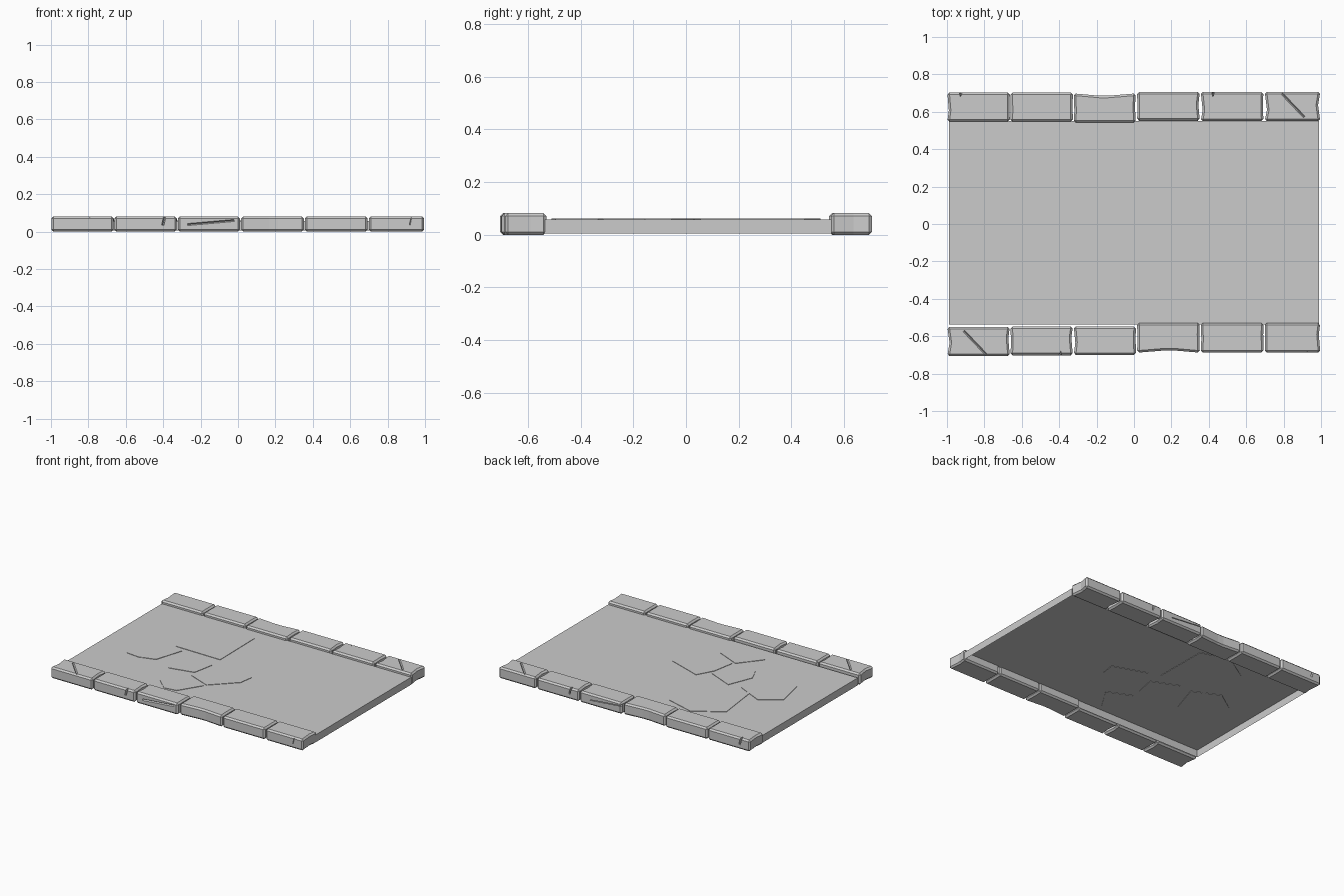
import bpy, bmesh
from math import pi
from mathutils import Vector, Matrix

if "Cube" in bpy.data.objects:
    bpy.data.objects.remove(bpy.data.objects["Cube"])


def mesh_object(name, bm, recalc=True):
    if recalc:
        bmesh.ops.recalc_face_normals(bm, faces=bm.faces[:])
    me = bpy.data.meshes.new(name)
    bm.to_mesh(me)
    bm.free()
    ob = bpy.data.objects.new(name, me)
    bpy.context.collection.objects.link(ob)
    return ob


def prism(bm, pts, z0, z1):
    base = bm.faces.new([bm.verts.new((x, y, z0)) for x, y in pts])
    top = bmesh.ops.extrude_face_region(bm, geom=[base], use_keep_orig=True)
    verts = [g for g in top["geom"] if isinstance(g, bmesh.types.BMVert)]
    bmesh.ops.translate(bm, verts=verts, vec=(0, 0, z1 - z0))
    return base


def groove(bm, a, b, up, width, depth):
    # diamond-section bar from a to b, cuts a V-shaped crack
    a, b, up = Vector(a), Vector(b), Vector(up)
    d = b - a
    side = d.cross(up).normalized() * width / 2
    up = up * depth / 2
    m = Matrix((d, side + up, up - side)).transposed().to_4x4()
    m.translation = (a + b) / 2
    bmesh.ops.create_cube(bm, size=1, matrix=m)


# slab: a shell, open underneath
bm = bmesh.new()
base = prism(bm, [(-.988, -.538), (.99, -.538), (.99, .552), (-.988, .552)], .005, .058)
bmesh.ops.recalc_face_normals(bm, faces=bm.faces[:])
bmesh.ops.delete(bm, geom=[base], context='FACES_ONLY')
mesh_object("slab", bm, recalc=False)

# paving stones set through the slab, just proud of both faces
paving = [
    [(.13, -.155), (.145, -.055), (-.10, .03), (-.165, -.085), (-.195, -.25), (-.03, -.315)],
    [(-.04, -.335), (-.14, -.495), (-.23, -.51), (-.335, -.415), (-.21, -.26)],
    [(-.175, -.045), (-.36, .035), (-.43, -.14), (-.385, -.24), (-.205, -.2)],
    [(-.18, .055), (-.185, .45), (-.39, .51), (-.59, .385), (-.55, .06)],
    [(-.525, -.18), (-.46, .025), (-.65, .115), (-.79, .02), (-.74, -.205), (-.64, -.215)],
]
for i, pts in enumerate(paving):
    bm = bmesh.new()
    prism(bm, pts, .055, .061)
    mesh_object(f"paving_stone_{i + 1}", bm)


def curb(name, stones, chips, turn):
    # each stone: x0, x1, y0, y1, left dent, right dent, outer dent
    bm = bmesh.new()
    for x0, x1, y0, y1, dl, dr, dt in stones:
        xm, yr, yl = (x0 + x1) / 2, y0 + .085, y0 + .06
        pts = [(x0, y0), (x1, y0), (x1 - dr, yr), (x1, y1)]
        if dt:
            pts += [(xm + .02, y1 - dt), (xm - .03, y1 - dt)]
        pts += [(x0, y1), (x0 + dl, yl)]
        prism(bm, pts, 0, .082)
    bmesh.ops.recalc_face_normals(bm, faces=bm.faces[:])
    sharp = [e for e in bm.edges if abs(e.calc_face_angle(0)) > .7]
    bmesh.ops.bevel(bm, geom=sharp, offset=.011, segments=1, profile=.5,
                    affect='EDGES', clamp_overlap=True)
    ob = mesh_object(name, bm)

    # cracks and chips
    bm = bmesh.new()
    groove(bm, (.79, .698, .082), (.91, .572, .082), (0, 0, 1), .012, .018)
    groove(bm, (.27, .700, .038), (.02, .700, .060), (0, 1, 0), .011, .018)
    for x in chips:
        groove(bm, (x, .700, .09), (x + .012, .700, .035), (0, 1, 0), .014, .04)
    cutter = mesh_object("crack_cutter", bm)
    cutter.hide_render = True
    mod = ob.modifiers.new("cracks", 'BOOLEAN')
    mod.operation, mod.solver, mod.object = 'DIFFERENCE', 'EXACT', cutter
    dg = bpy.context.evaluated_depsgraph_get()
    ob.data = bpy.data.meshes.new_from_object(ob.evaluated_get(dg))
    ob.modifiers.clear()
    bpy.data.objects.remove(cutter)
    ob.data.transform(Matrix.Rotation(turn, 4, 'Z'))


# curb rows: the front one is laid out turned half a circle
curb("curb_back", [
    (-.998, -.664, .547, .703, .008, .001, 0),
    (-.660, -.327, .547, .703, .001, .001, 0),
    (-.322, .010, .543, .698, .003, .005, .012),
    (.017, .352, .552, .706, .001, .008, 0),
    (.357, .692, .550, .706, .010, .003, 0),
    (.699, .996, .550, .706, .012, .012, 0)], (-.93, .42), 0)
curb("curb_front", [
    (-.996, -.699, .530, .687, .008, .001, 0),
    (-.692, -.357, .530, .687, .001, .003, 0),
    (-.352, -.017, .530, .688, .003, .001, .012),
    (-.010, .322, .548, .700, .001, .008, 0),
    (.327, .660, .548, .702, .008, .002, 0),
    (.664, .998, .550, .706, .008, .012, 0)], (-.93, .39), pi)
